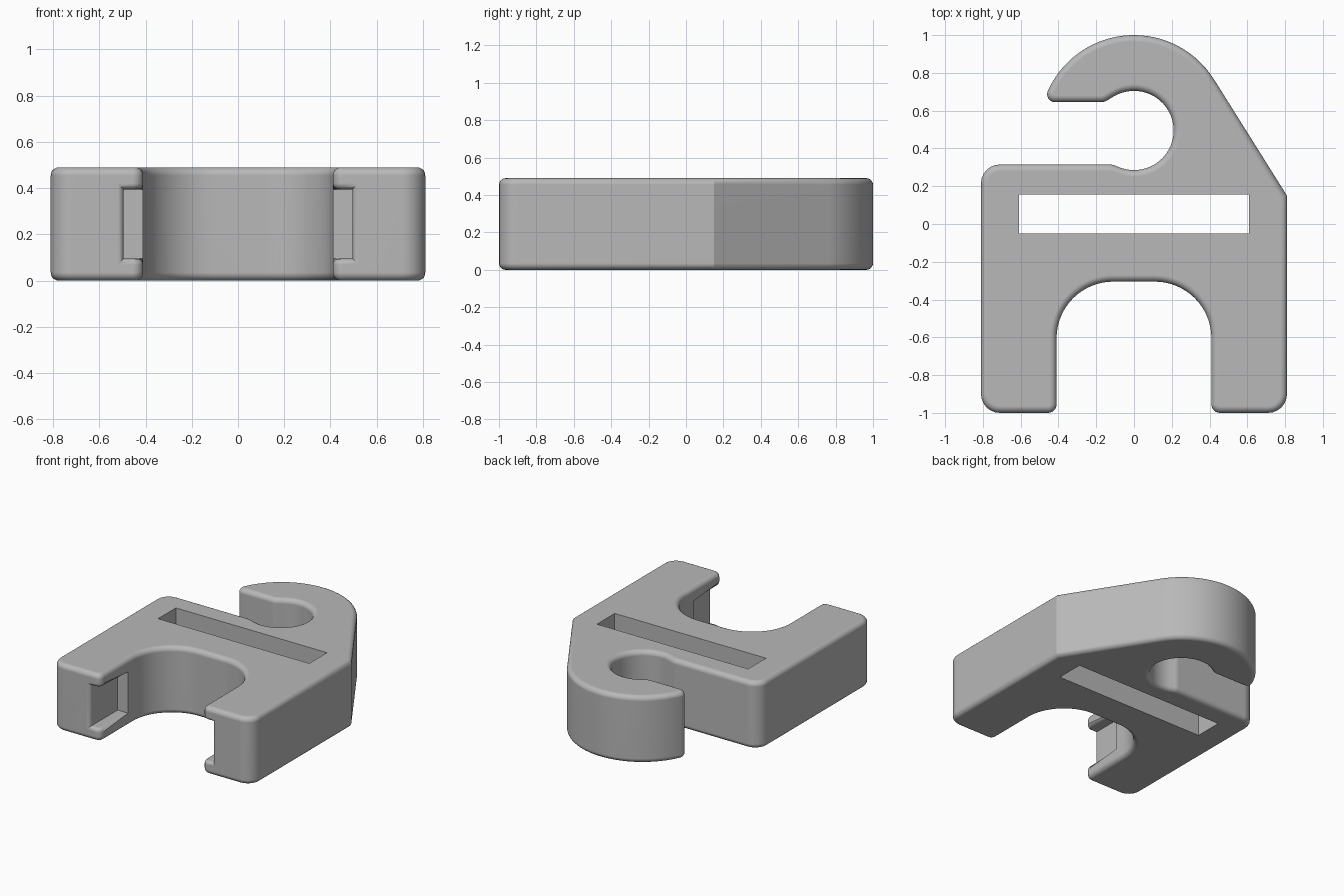
import bpy, bmesh, math
from mathutils import Vector

cube = bpy.data.objects.get("Cube")
if cube:
    bpy.data.objects.remove(cube, do_unlink=True)

HEIGHT = 0.49
EDGE = 0.035

grey = bpy.data.materials.new("plain grey")
grey.use_nodes = True
grey.diffuse_color = (0.48, 0.48, 0.48, 1)
grey.node_tree.nodes["Principled BSDF"].inputs["Base Color"].default_value = (0.48, 0.48, 0.48, 1)


def arc(cx, cy, r, start, end, steps):
    """Points along an arc, angles in degrees."""
    return [Vector((cx + r * math.cos(math.radians(start + (end - start) * i / steps)),
                    cy + r * math.sin(math.radians(start + (end - start) * i / steps))))
            for i in range(steps + 1)]


def corner(before, at, after, r, steps=6):
    """Round the corner at a point between two straight runs."""
    at = Vector(at)
    u = (Vector(before) - at).normalized()
    v = (Vector(after) - at).normalized()
    half = u.angle(v) / 2
    centre = at + (u + v).normalized() * (r / math.sin(half))
    a = at + u * (r / math.tan(half)) - centre
    b = at + v * (r / math.tan(half)) - centre
    turn = a.angle_signed(b)
    start = math.degrees(math.atan2(a.y, a.x))
    return arc(centre.x, centre.y, r, start, start - math.degrees(turn), steps)


def make_object(name, bm):
    mesh = bpy.data.meshes.new(name)
    bmesh.ops.recalc_face_normals(bm, faces=bm.faces)
    bm.to_mesh(mesh)
    bm.free()
    obj = bpy.data.objects.new(name, mesh)
    bpy.context.collection.objects.link(obj)
    mesh.materials.append(grey)
    return obj


def cut_box(target, name, low, high):
    """Cut a box-shaped opening out of the target."""
    bm = bmesh.new()
    bmesh.ops.create_cube(bm, size=1)
    low, high = Vector(low), Vector(high)
    for v in bm.verts:
        v.co = (low + high) / 2 + v.co * (high - low)
    cutter = make_object(name, bm)
    cutter.hide_render = True
    mod = target.modifiers.new(name, 'BOOLEAN')
    mod.operation = 'DIFFERENCE'
    mod.solver = 'EXACT'
    mod.object = cutter
    bpy.context.view_layer.objects.active = target
    bpy.ops.object.modifier_apply(modifier=mod.name)
    bpy.data.objects.remove(cutter, do_unlink=True)


# Outline, anticlockwise from the front: legs, sloped side, hook, shoulder
W, LEG = 0.81, 0.41
outline = corner((-W, 0), (-W, -1), (0, -1), 0.1)
outline += corner((-W, -1), (-LEG, -1), (-LEG, 0), 0.045)
outline += arc(-0.11, -0.605, 0.3, 180, 90, 16)
outline += arc(0.11, -0.605, 0.3, 90, 0, 16)
outline += corner((LEG, 0), (LEG, -1), (W, -1), 0.045)
outline += corner((0, -1), (W, -1), (W, 0), 0.1)
outline.append(Vector((W, 0.15)))
hook = arc(0, 0.5, 0.5, 32, 153, 32)
outline += hook
outline += corner(hook[-1], (-0.485, 0.645), (0, 0.645), 0.042)
outline += corner((-0.4, 0.645), (-0.155, 0.645), (-0.09, 0.69), 0.06, 3)
outline += arc(0, 0.495, 0.21, 122, -108, 32)
outline += corner((-0.07, 0.297), (-0.115, 0.315), (-0.4, 0.315), 0.08, 3)
outline += corner((0, 0.315), (-W, 0.315), (-W, 0), 0.1)

# Solid body with rounded rims
bm = bmesh.new()
base = bm.faces.new([bm.verts.new((p.x, p.y, 0)) for p in outline])
up = bmesh.ops.extrude_face_region(bm, geom=[base], use_keep_orig=True)
for item in up["geom"]:
    if isinstance(item, bmesh.types.BMVert):
        item.co.z = HEIGHT
bmesh.ops.recalc_face_normals(bm, faces=bm.faces)
rims = [e for e in bm.edges if abs(e.verts[0].co.z - e.verts[1].co.z) < 1e-5]
bmesh.ops.bevel(bm, geom=rims, offset=EDGE, offset_type='OFFSET', segments=5,
                profile=0.5, affect='EDGES', clamp_overlap=False)
body = make_object("hooked_clip_body", bm)

# Strap slot and the pockets in both legs
cut_box(body, "strap_slot", (-0.61, -0.05, -0.2), (0.61, 0.155, 0.7))
cut_box(body, "left_leg_pocket", (0.3, -1.2, 0.095), (0.495, -0.68, 0.395))
cut_box(body, "right_leg_pocket", (-0.495, -1.2, 0.095), (-0.3, -0.68, 0.395))

# Rounded pocket mouths
bm = bmesh.new()
bm.from_mesh(body.data)
bmesh.ops.remove_doubles(bm, verts=bm.verts, dist=1e-5)
mouth = []
for e in bm.edges:
    mid = (e.verts[0].co + e.verts[1].co) / 2
    if (len(e.link_faces) == 2 and e.is_convex and e.calc_face_angle() > 0.8
            and mid.y < -0.69 and abs(mid.x) < 0.5 and 0.09 < mid.z < 0.4):
        mouth.append(e)
bmesh.ops.bevel(bm, geom=mouth, offset=0.026, offset_type='OFFSET', segments=4,
                profile=0.5, affect='EDGES', clamp_overlap=True)
bm.to_mesh(body.data)
bm.free()

# Smooth rounds, flat faces
bpy.ops.object.select_all(action='DESELECT')
body.select_set(True)
bpy.context.view_layer.objects.active = body
bpy.ops.object.shade_smooth_by_angle(angle=math.radians(28))
weighted = body.modifiers.new("even_shading", 'WEIGHTED_NORMAL')
weighted.keep_sharp = True
